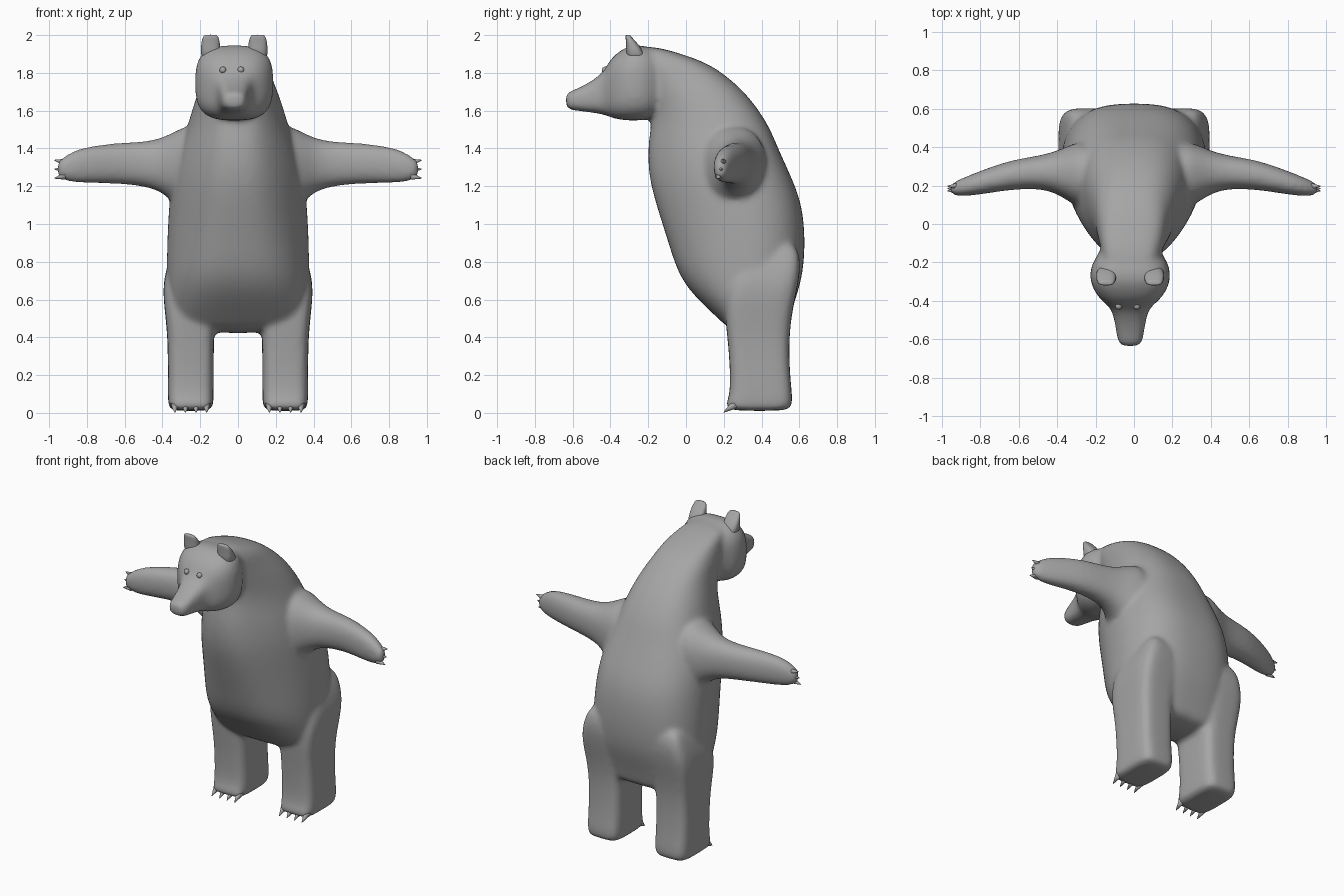
import bpy, bmesh, math
from mathutils import Vector

if "Cube" in bpy.data.objects:
    bpy.data.objects.remove(bpy.data.objects["Cube"], do_unlink=True)

# One plain grey for the whole animal
grey = bpy.data.materials.new("plain grey")
grey.use_nodes = True
colour = (0.38, 0.38, 0.38, 1)
grey.diffuse_color = colour
grey.node_tree.nodes["Principled BSDF"].inputs["Base Color"].default_value = colour

SEGMENTS = 24


def signed_power(value, exponent):
    return math.copysign(abs(value) ** exponent, value)


def loft(bm, axis, sections, power=2.5, side=1):
    """Skin rounded-box rings: (position, centre, half width, low, high, narrowing of low side)."""
    rings = []
    for position, centre, half, low, high, *narrow in sections:
        taper = narrow[0] if narrow else 0
        ring = []
        for i in range(SEGMENTS):
            angle = math.tau * (i + 0.5) / SEGMENTS
            across = signed_power(math.cos(angle), 2 / power)
            along = signed_power(math.sin(angle), 2 / power)
            a = centre + half * across * (1 - taper * max(0, -along))
            b = (low + high) / 2 + (high - low) / 2 * along
            x, y, z = {"x": (position, a, b), "y": (a, position, b), "z": (a, b, position)}[axis]
            ring.append(bm.verts.new((x * side, y, z)))
        rings.append(ring)
    for lower, upper in zip(rings, rings[1:]):
        for i in range(SEGMENTS):
            j = (i + 1) % SEGMENTS
            bm.faces.new((lower[i], lower[j], upper[j], upper[i]))
    bm.faces.new(rings[0])
    bm.faces.new(rings[-1])


def finish(bm, name):
    bmesh.ops.recalc_face_normals(bm, faces=bm.faces[:])
    for face in bm.faces:
        face.smooth = True
    mesh = bpy.data.meshes.new(name)
    bm.to_mesh(mesh)
    bm.free()
    mesh.materials.append(grey)
    obj = bpy.data.objects.new(name, mesh)
    bpy.context.collection.objects.link(obj)
    return obj


def claw(bm, base, tip, radius):
    base, tip = Vector(base), Vector(tip)
    direction = tip - base
    matrix = direction.to_track_quat("Z", "Y").to_matrix().to_4x4()
    matrix.translation = (base + tip) / 2
    bmesh.ops.create_cone(bm, cap_ends=True, segments=10, radius1=radius,
                          radius2=0.002, depth=direction.length, matrix=matrix)


# Torso with sloping back and narrow chest
torso = [
    (0.42, 0, 0.35, 0.25, 0.53, 0),
    (0.50, 0, 0.37, 0.17, 0.55, 0.05),
    (0.60, 0, 0.38, 0.06, 0.58, 0.15),
    (0.72, 0, 0.385, -0.04, 0.62, 0.2),
    (0.90, 0, 0.385, -0.095, 0.635, 0.28),
    (1.10, 0, 0.375, -0.16, 0.62, 0.35),
    (1.25, 0, 0.36, -0.2, 0.56, 0.4),
    (1.40, 0, 0.32, -0.205, 0.49, 0.4),
    (1.50, 0, 0.28, -0.19, 0.45, 0.35),
    (1.60, 0, 0.25, -0.18, 0.39, 0.3),
    (1.70, 0, 0.215, -0.2, 0.31, 0.2),
    (1.78, -0.01, 0.19, -0.22, 0.22, 0.1),
    (1.85, -0.01, 0.165, -0.24, 0.12),
    (1.90, -0.02, 0.14, -0.26, -0.02),
    (1.94, -0.02, 0.1, -0.29, -0.16),
]
# Boxy skull running into a long muzzle
head = [
    (-0.06, -0.02, 0.13, 1.62, 1.88),
    (-0.16, -0.02, 0.165, 1.575, 1.92),
    (-0.20, -0.02, 0.2, 1.55, 1.94),
    (-0.28, -0.02, 0.215, 1.545, 1.955),
    (-0.35, -0.02, 0.19, 1.55, 1.92),
    (-0.405, -0.02, 0.145, 1.565, 1.87),
    (-0.435, -0.02, 0.1, 1.58, 1.805),
    (-0.50, -0.02, 0.082, 1.59, 1.755),
    (-0.58, -0.02, 0.07, 1.6, 1.715),
    (-0.62, -0.02, 0.062, 1.605, 1.7),
    (-0.637, -0.02, 0.04, 1.625, 1.685),
]
arm = [
    (0.20, 0.25, 0.2, 1.05, 1.55),
    (0.32, 0.26, 0.16, 1.09, 1.5),
    (0.40, 0.27, 0.11, 1.17, 1.455),
    (0.50, 0.27, 0.085, 1.2, 1.435),
    (0.65, 0.255, 0.077, 1.215, 1.43),
    (0.80, 0.215, 0.062, 1.215, 1.41),
    (0.88, 0.195, 0.05, 1.22, 1.385),
    (0.93, 0.185, 0.038, 1.235, 1.35),
    (0.96, 0.18, 0.022, 1.255, 1.325),
]
# Square leg with a bulging thigh
leg = [
    (0.01, 0.25, 0.1, 0.25, 0.53),
    (0.03, 0.25, 0.118, 0.2, 0.56),
    (0.08, 0.25, 0.122, 0.23, 0.565),
    (0.20, 0.25, 0.122, 0.235, 0.55),
    (0.40, 0.25, 0.122, 0.22, 0.545),
    (0.55, 0.255, 0.135, 0.2, 0.565),
    (0.68, 0.26, 0.14, 0.22, 0.595),
    (0.80, 0.25, 0.12, 0.28, 0.61),
    (0.92, 0.24, 0.08, 0.36, 0.58),
]

bm = bmesh.new()
loft(bm, "z", torso, 2.7)
loft(bm, "y", head, 3)
for side in (-1, 1):
    loft(bm, "x", arm, 2.3, side)
    loft(bm, "z", leg, 4.5, side)
body = finish(bm, "body")

# Fuse the parts into one soft skin
body.modifiers.new("round", "SUBSURF").levels = 2
body.modifiers["round"].render_levels = 2
fuse = body.modifiers.new("fuse", "REMESH")
fuse.mode = "VOXEL"
fuse.voxel_size = 0.015
fuse.use_smooth_shade = True
soften = body.modifiers.new("soften", "SMOOTH")
soften.factor = 0.5
soften.iterations = 8

# Ears
for name, x in (("right_ear", -0.145), ("left_ear", 0.105)):
    bm = bmesh.new()
    loft(bm, "z", [
        (1.86, x, 0.055, -0.32, -0.2),
        (1.94, x, 0.052, -0.315, -0.24),
        (1.98, x, 0.046, -0.32, -0.28),
        (2.00, x, 0.036, -0.32, -0.295),
        (2.002, x, 0.02, -0.315, -0.3),
    ], 2.6)
    ear = finish(bm, name)
    ear.modifiers.new("round", "SUBSURF").levels = 1

# Eyes
for name, x in (("right_eye", -0.08), ("left_eye", 0.015)):
    bm = bmesh.new()
    bmesh.ops.create_uvsphere(bm, u_segments=16, v_segments=10, radius=0.018)
    finish(bm, name).location = (x, -0.428, 1.815)

# Claws on hands and feet
for name, side in (("right", -1), ("left", 1)):
    bm = bmesh.new()
    for step in (-1, 0, 1):
        z = 1.29 + 0.036 * step
        y = 0.185 + 0.012 * step
        claw(bm, (side * 0.915, y, z), (side * 0.972, y, z + 0.012 * step), 0.02)
    finish(bm, name + "_hand_claws")
    bm = bmesh.new()
    for step in (-1.5, -0.5, 0.5, 1.5):
        x = side * 0.25 + 0.056 * step
        claw(bm, (x, 0.26, 0.045), (x, 0.2, 0.003), 0.024)
    finish(bm, name + "_foot_claws")
